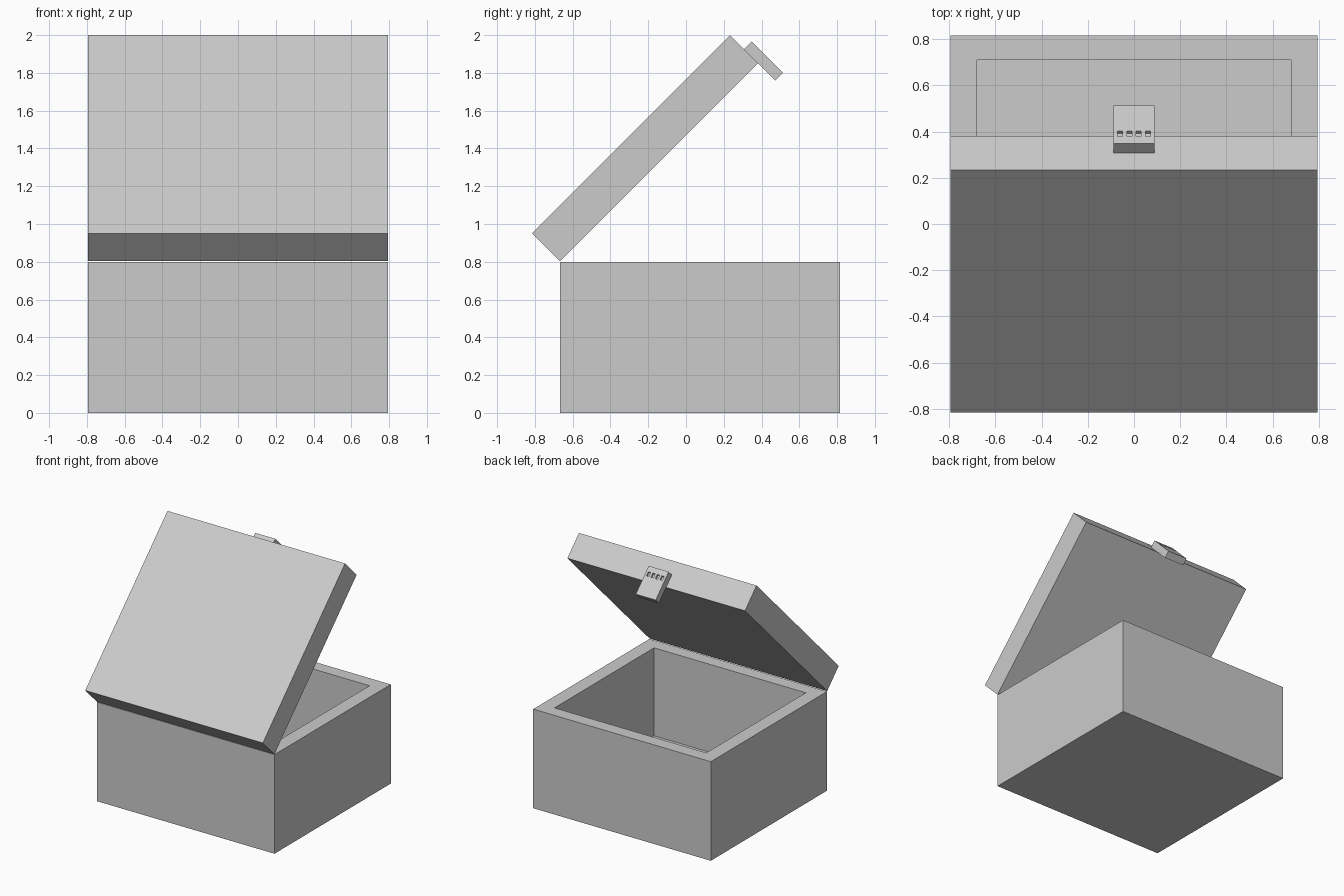
import bpy, bmesh, math
from mathutils import Vector

default = bpy.data.objects.get("Cube")
if default:
    bpy.data.objects.remove(default, do_unlink=True)

grey = bpy.data.materials.new("light_grey")
grey.use_nodes = True
colour = (0.6, 0.6, 0.6, 1)
grey.diffuse_color = colour
grey.node_tree.nodes["Principled BSDF"].inputs["Base Color"].default_value = colour

HALF_WIDTH = 0.793
BACK, FRONT = -0.667, 0.816
HEIGHT = 0.8
DEPTH = FRONT - BACK


def block(name, low, high, parent=None):
    """Box spanning two opposite corners."""
    low, high = Vector(low), Vector(high)
    bm = bmesh.new()
    bmesh.ops.create_cube(bm, size=1)
    bmesh.ops.scale(bm, vec=high - low, verts=bm.verts)
    bmesh.ops.translate(bm, vec=(low + high) / 2, verts=bm.verts)
    mesh = bpy.data.meshes.new(name)
    bm.to_mesh(mesh)
    bm.free()
    mesh.materials.append(grey)
    obj = bpy.data.objects.new(name, mesh)
    bpy.context.collection.objects.link(obj)
    obj.parent = parent
    return obj


def cut(target, cutter):
    """Subtract the cutter, then discard it."""
    cutter.hide_render = True
    mod = target.modifiers.new("cut", "BOOLEAN")
    mod.operation = "DIFFERENCE"
    mod.solver = "EXACT"
    mod.object = cutter
    bpy.context.view_layer.update()
    bpy.context.view_layer.objects.active = target
    bpy.ops.object.modifier_apply(modifier=mod.name)
    bpy.data.objects.remove(cutter, do_unlink=True)


# Hollow box
box = block("box", (-HALF_WIDTH, BACK, 0), (HALF_WIDTH, FRONT, HEIGHT))
wall, floor = 0.107, 0.09
inner = HALF_WIDTH - 0.115
cut(box, block("cavity", (-inner, BACK + wall, floor),
               (inner, FRONT - wall, HEIGHT + 0.1)))

# Solid lid, modelled closed with its hinge edge at the origin
lid = block("lid", (-HALF_WIDTH, 0, 0), (HALF_WIDTH, DEPTH, 0.209))

# Latch plate overhanging the lid's free edge
face = DEPTH + 0.058
latch = block("latch", (-0.089, DEPTH, -0.13), (0.089, face, 0.104), lid)

# Row of four recessed dial windows
for i in range(4):
    x = (i - 1.5) * 0.04
    cut(latch, block("dial_window", (x - 0.011, face - 0.016, 0.026),
                     (x + 0.011, face + 0.02, 0.06), lid))

# Swing the lid open
lid.location = (0, BACK - 0.001, HEIGHT + 0.003)
lid.rotation_euler.x = math.radians(45)
